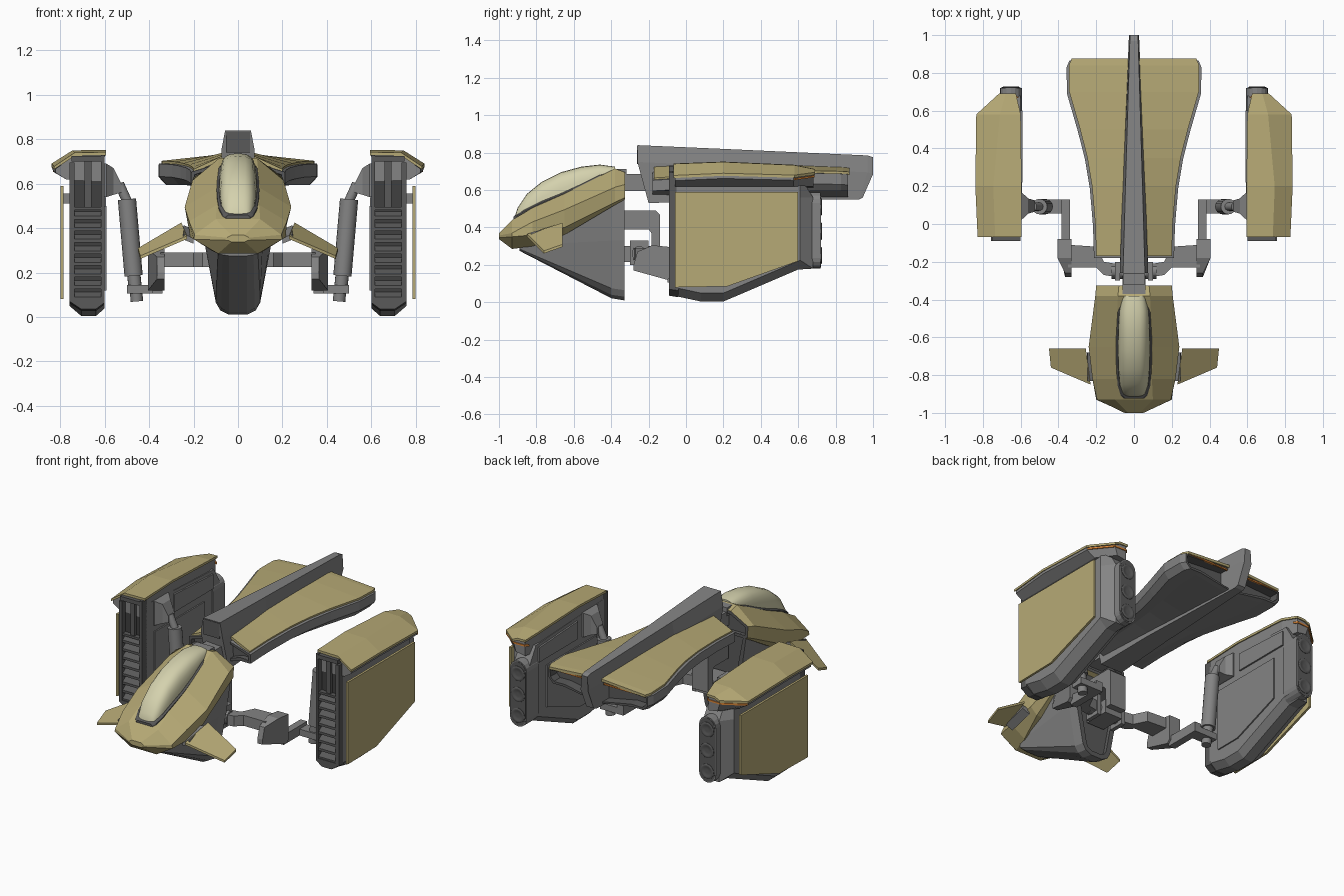
import bpy, bmesh, math
from mathutils import Vector


def material(name, r, g, b):
    m = bpy.data.materials.new(name)
    m.diffuse_color = (r, g, b, 1)
    return m


TAN = material("tan_paint", 0.47, 0.40, 0.18)
GLASS = material("canopy_glass", 0.66, 0.64, 0.42)
ORANGE = material("orange_glow", 0.75, 0.25, 0.04)
GREY = material("grey_metal", 0.23, 0.23, 0.23)
DARK = material("dark_metal", 0.10, 0.10, 0.10)
BLACK = material("vent_metal", 0.05, 0.05, 0.05)


def loft(name, rings, mat=GREY, mirror=True, inset=(), smooth=False):
    """Skin a list of equal-length point rings; inset = (end index, border, depth) recesses."""
    bm = bmesh.new()
    vs = [[bm.verts.new(p) for p in r] for r in rings]
    n = len(rings[0])
    for a, b in zip(vs, vs[1:]):
        for i in range(n):
            j = (i + 1) % n
            bm.faces.new((a[i], a[j], b[j], b[i]))
    ends = [bm.faces.new(vs[0]), bm.faces.new(vs[-1])]
    bmesh.ops.recalc_face_normals(bm, faces=bm.faces[:])
    for end, border, depth in inset:
        ends[end].material_index = 1
        bmesh.ops.inset_region(bm, faces=[ends[end]], thickness=border)
        bmesh.ops.inset_region(bm, faces=[ends[end]], thickness=0.002, depth=-depth)
    me = bpy.data.meshes.new(name)
    bm.to_mesh(me)
    bm.free()
    ob = bpy.data.objects.new(name, me)
    bpy.context.collection.objects.link(ob)
    me.materials.append(mat)
    me.materials.append(DARK)
    if smooth:
        bpy.ops.object.select_all(action='DESELECT')
        ob.select_set(True)
        bpy.context.view_layer.objects.active = ob
        bpy.ops.object.shade_smooth_by_angle(angle=math.radians(40))
    if mirror:
        ob.modifiers.new("mirror", 'MIRROR').use_mirror_merge = False
    return ob


def prism(name, x0, x1, yz, mat=GREY, mirror=True):
    return loft(name, [[(x, y, z) for y, z in yz] for x in (x0, x1)], mat, mirror)


def box(name, x, y, z, mat=GREY, mirror=True):
    return prism(name, x[0], x[1], [(y[0], z[0]), (y[1], z[0]), (y[1], z[1]), (y[0], z[1])], mat, mirror)


def lathe(name, start, end, profile, mat=GREY, mirror=True, n=16):
    """Revolve (distance, radius) pairs around the line start -> end."""
    p, d = Vector(start), (Vector(end) - Vector(start)).normalized()
    u = d.orthogonal().normalized()
    w = d.cross(u)
    rings = [[p + d * t + (u * math.cos(k * math.tau / n) + w * math.sin(k * math.tau / n)) * r
              for k in range(n)] for t, r in profile]
    return loft(name, rings, mat, mirror, smooth=True)


def rod(name, a, b, r, mirror=True):
    return lathe(name, a, b, [(0, r), ((Vector(b) - Vector(a)).length, r)], GREY, mirror)


def sym(y, half):
    """Full symmetric ring from (x, z) points of the right half."""
    return [(x, y, z) for x, z in half] + [(-x, y, z) for x, z in reversed(half)]


# cockpit shell and grey keel
loft("cockpit_shell", [
    sym(-1.0, [(0.03, 0.368), (0.05, 0.357), (0.045, 0.345), (0.03, 0.338)]),
    sym(-0.93, [(0.10, 0.44), (0.195, 0.37), (0.20, 0.35), (0.09, 0.285)]),
    sym(-0.82, [(0.095, 0.505), (0.22, 0.43), (0.215, 0.36), (0.12, 0.30)]),
    sym(-0.65, [(0.10, 0.58), (0.24, 0.495), (0.215, 0.40), (0.17, 0.36)]),
    sym(-0.38, [(0.085, 0.715), (0.205, 0.615), (0.20, 0.535), (0.18, 0.52)]),
    sym(-0.325, [(0.08, 0.695), (0.20, 0.63), (0.195, 0.56), (0.18, 0.55)])], TAN, False, [(1, 0.02, 0.02)])
loft("cockpit_keel", [
    sym(-0.89, [(0.12, 0.32), (0.11, 0.305), (0.09, 0.285), (0.07, 0.28), (0.04, 0.275)]),
    sym(-0.40, [(0.17, 0.52), (0.145, 0.33), (0.10, 0.075), (0.075, 0.04), (0.04, 0.022)]),
    sym(-0.33, [(0.185, 0.57), (0.15, 0.33), (0.10, 0.065), (0.08, 0.03), (0.04, 0.01)])],
    mirror=False, inset=[(1, 0.03, 0.02)])

# canopy bubble and its frame
CANOPY = [(-0.915, 0.045, 0.43, 0.46), (-0.90, 0.06, 0.44, 0.505), (-0.85, 0.076, 0.47, 0.58),
          (-0.77, 0.083, 0.51, 0.645), (-0.67, 0.086, 0.55, 0.695), (-0.56, 0.084, 0.60, 0.725),
          (-0.46, 0.078, 0.65, 0.736), (-0.38, 0.062, 0.68, 0.725)]


def dome(y, w, z0, z1, n=12):
    pts = []
    for k in range(n + 1):
        c, s = math.cos(math.pi * k / n), math.sin(math.pi * k / n)
        pts.append((w * math.copysign(abs(c) ** 0.7, c), y, z0 + (z1 - z0) * max(s, 0) ** 0.7))
    return pts


loft("canopy", [dome(*s) for s in CANOPY], GLASS, False, smooth=True)
loft("canopy_frame", [sym(y + (0.02 if y > -0.4 else -0.008),
                          [(w + 0.01, z0 - 0.03), (w + 0.01, z0 + 0.02), (w, z0 + 0.028)])
                      for y, w, z0, z1 in CANOPY], DARK, False)
box("canopy_rear_mount", (-0.06, 0.06), (-0.375, -0.318), (0.66, 0.712), mirror=False)

# nose winglets
WING = [(0.255, -0.66, 0.425), (0.45, -0.66, 0.31), (0.44, -0.76, 0.275), (0.23, -0.85, 0.365)]
loft("nose_winglet", [[(x, y, z + d) for x, y, z in WING] for d in (0, -0.014)], TAN)
loft("winglet_hinge", [[(0.20, y, z - 0.03), (0.245, y, z - 0.012), (0.25, y, z - 0.035), (0.20, y, z - 0.055)]
                       for y, z in ((-0.83, 0.385), (-0.68, 0.425))])

# central spine
SPINE = [(-0.26, -0.20, 0.058, 0.075, 0.84, 0.53), (0.2, 0.2, 0.045, 0.06, 0.82, 0.545),
         (0.97, 0.925, 0.022, 0.028, 0.785, 0.55), (1.0, 0.945, 0.02, 0.026, 0.775, 0.56)]
loft("spine", [[(-b, yt, zt - 0.09), (-t, yt, zt), (t, yt, zt), (b, yt, zt - 0.09), (b, yb, zb), (-b, yb, zb)]
               for yt, yb, t, b, zt, zb in SPINE], mirror=False)
box("spine_front_plate", (-0.055, 0.055), (-0.263, -0.2), (0.74, 0.836), DARK, False)
box("neck", (-0.055, 0.055), (-0.36, -0.19), (0.595, 0.685), mirror=False)

# rear deck: tan skin over a grey body with recessed ends
DECK = [(-0.17, 0.07, 0.725, 0.20, 0.665), (0.0, 0.06, 0.735, 0.205, 0.675), (0.2, 0.05, 0.745, 0.222, 0.685),
        (0.35, 0.045, 0.741, 0.247, 0.692), (0.5, 0.04, 0.736, 0.285, 0.699), (0.7, 0.03, 0.727, 0.343, 0.703),
        (0.84, 0.025, 0.722, 0.345, 0.70), (0.875, 0.02, 0.718, 0.33, 0.697)]
loft("deck_skin", [[(xi, y, zi), (xo, y, zo), (xo, y, zo - 0.016), (xi, y, zi - 0.016)]
                   for y, xi, zi, xo, zo in DECK], TAN)
loft("deck_body", [[(0.02, y - 0.01, zi - 0.014), (xo + 0.012, y - 0.01, zo - 0.013), (xo + 0.012, y - 0.01, zo - 0.07),
                    (xo - 0.02, y - 0.01, 0.595), (0.7 * xo, y - 0.01, 0.595), (0.02, y - 0.01, 0.56)]
                   for y, xi, zi, xo, zo in DECK], inset=[(0, 0.02, 0.03), (1, 0.015, 0.06)])
box("deck_glow_strip", (0.04, 0.32), (0.86, 0.871), (0.682, 0.69), ORANGE)

# side pods: main body with chamfered belly
POD = [(-0.05, 0.032), (0.08, 0.004), (0.20, 0.004), (0.60, 0.175), (0.68, 0.18),
       (0.68, 0.56), (0.62, 0.66), (-0.05, 0.695)]
loft("pod_body", [[(x, min(y, ymax), z + (lift if z < 0.3 else 0)) for y, z in POD]
                  for x, lift, ymax in ((0.60, 0.035, 0.68), (0.64, 0, 0.68), (0.705, 0, 0.68), (0.758, 0.045, 0.61))])
prism("pod_inner_panel", 0.592, 0.605, [(0.03, 0.12), (0.2, 0.12), (0.52, 0.24), (0.52, 0.50), (0.03, 0.50)])
prism("pod_inner_rib", 0.59, 0.605, [(0.22, 0.55), (0.60, 0.55), (0.60, 0.64), (0.22, 0.66)])

# pod intake frame and slats
for part, x, top in (("inner", (0.60, 0.616), 0.73), ("outer", (0.736, 0.758), 0.695)):
    box("intake_side_" + part, x, (-0.09, -0.04), (0.07, top), DARK)
loft("intake_sill", [[(0.60, y, 0.08), (0.60, y, 0.065 - d), (0.64, y, 0.035 - d), (0.705, y, 0.035 - d),
                      (0.758, y, 0.07 - d), (0.758, y, 0.08)] for y, d in ((-0.09, 0), (-0.04, 0.008))], DARK)
box("intake_lintel", (0.60, 0.75), (-0.09, -0.04), (0.70, 0.725), DARK)
box("intake_back", (0.61, 0.75), (-0.055, -0.04), (0.07, 0.71), BLACK)
box("intake_divider", (0.61, 0.74), (-0.085, -0.04), (0.482, 0.495), DARK)
box("intake_rail", (0.66, 0.69), (-0.075, -0.04), (0.49, 0.705), DARK)
slat = prism("intake_slat", 0.612, 0.74, [(-0.085, 0.075), (-0.05, 0.10), (-0.05, 0.115), (-0.085, 0.09)], DARK)
arr = slat.modifiers.new("stack", 'ARRAY')
arr.count = 8
arr.use_relative_offset = False
arr.use_constant_offset = True
arr.constant_offset_displace = (0, 0, 0.052)

# pod top cap with grey underside
CAP = [(-0.068, 0.595, 0.742, 0.735, 0.74, 0.828, 0.678), (0.2, 0.595, 0.752, 0.745, 0.75, 0.84, 0.69),
       (0.58, 0.60, 0.735, 0.71, 0.733, 0.835, 0.68), (0.69, 0.625, 0.712, 0.68, 0.711, 0.715, 0.695)]
loft("pod_cap", [[(xi, y, zt - 0.014), (xi, y, zt), (xr, y, zr), (xo, y, zo), (xo, y, zo - 0.014), (xr, y, zr - 0.015)]
                 for y, xi, zt, xr, zr, xo, zo in CAP], TAN)
loft("pod_cap_underside", [[(xi + 0.006, y + dy, zt - 0.012), (xr, y + dy, zr - 0.013), (xo - 0.006, y + dy, zo - 0.012),
                            (xo - 0.006, y + dy, zo - 0.028), (min(xo - 0.02, 0.775), y + dy, 0.62),
                            (xi + 0.006, y + dy, 0.61)]
                           for (y, xi, zt, xr, zr, xo, zo), dy in zip(CAP, (0.01, 0, -0.004, -0.008))])
loft("pod_glow_strip", [[(x, y, z), (x - 0.02, y - 0.02, z), (x - 0.02, y - 0.02, z - 0.01), (x, y, z - 0.01)]
                        for x, y, z in ((0.832, 0.582, 0.663), (0.714, 0.686, 0.678), (0.632, 0.688, 0.680))], ORANGE)

# pod outer armour plate and standoffs
prism("pod_armour_plate", 0.786, 0.80, [(-0.06, 0.08), (0.22, 0.085), (0.60, 0.22), (0.60, 0.59), (-0.06, 0.59)], TAN)
for i, (y, z) in enumerate(((0.05, 0.51), (0.45, 0.51))):
    box(f"armour_standoff_{i}", (0.75, 0.79), (y, y + 0.06), (z, z + 0.045))

# exhaust column with three nozzles
R, CX = 0.058, 0.652
capsule = [(CX + R * math.cos(a), z + R * math.sin(a))
           for z, s in ((0.53, 0), (0.238, math.pi)) for a in (s + k * math.pi / 8 for k in range(9))]
loft("exhaust_column", [[(x, y, z) for x, z in capsule] for y in (0.60, 0.72)])
loft("exhaust_face", [[(CX + (x - CX) * 0.9, y, 0.384 + (z - 0.384) * 0.97) for x, z in capsule] for y in (0.71, 0.722)], DARK)
for i in range(3):
    z = 0.25 + 0.13 * i
    lathe(f"exhaust_nozzle_{i}", (CX, 0.70, z), (CX, 0.8, z),
          [(0, 0.046), (0.024, 0.046), (0.027, 0.042), (0.027, 0.033), (0.0235, 0.026), (0.0235, 0.01)], DARK)

# centre mount carrying the pod arms
prism("centre_bracket", -0.055, 0.055, [(-0.34, 0.39), (-0.20, 0.39), (-0.185, 0.37), (-0.185, 0.25), (-0.14, 0.25),
                                        (-0.14, 0.47), (-0.16, 0.49), (-0.34, 0.49)], mirror=False)
box("centre_hub", (-0.06, 0.06), (-0.34, -0.18), (0.215, 0.30), mirror=False)
rod("hub_pin", (-0.12, -0.25, 0.26), (0.12, -0.25, 0.26), 0.04, mirror=False)
box("hub_clevis", (0.075, 0.10), (-0.30, -0.20), (0.20, 0.33))

# pod arms
loft("arm_beam", [[(x, y0, 0.225), (x, y1, 0.225), (x, y1, 0.29), (x, y0, 0.29)]
                  for x, y0, y1 in ((0.10, -0.28, -0.21), (0.16, -0.27, -0.20), (0.20, -0.23, -0.12), (0.35, -0.23, -0.11))])
loft("arm_knuckle", [[(x + s, -0.28, 0.20), (x + s, -0.28, 0.17), (x, -0.10, 0.12), (x, -0.08, 0.14),
                      (x, -0.08, 0.295), (x, -0.18, 0.305), (x + s, -0.26, 0.27)] for x, s in ((0.33, 0), (0.405, -0.04))])
box("arm_link", (0.34, 0.385), (-0.10, 0.13), (0.105, 0.165))
box("arm_foot", (0.34, 0.50), (0.055, 0.13), (0.105, 0.145))
rod("arm_pivot", (0.455, 0.092, 0.07), (0.462, 0.092, 0.15), 0.028)

# damper struts up to the pods
rod("strut_rod_lower", (0.462, 0.092, 0.12), (0.472, 0.092, 0.22), 0.03)
rod("strut_cylinder", (0.47, 0.092, 0.185), (0.50, 0.092, 0.53), 0.041)
rod("strut_rod_upper", (0.499, 0.092, 0.52), (0.535, 0.092, 0.60), 0.022)
loft("strut_bracket", [[(x, 0.095 - h, z0), (x, 0.095 + h, z0), (x, 0.095 + h, z1), (x, 0.095 - h, z1)]
                       for x, h, z0, z1 in ((0.525, 0.03, 0.56, 0.60), (0.56, 0.04, 0.55, 0.67), (0.592, 0.07, 0.54, 0.69),
                                            (0.605, 0.07, 0.54, 0.69))])
